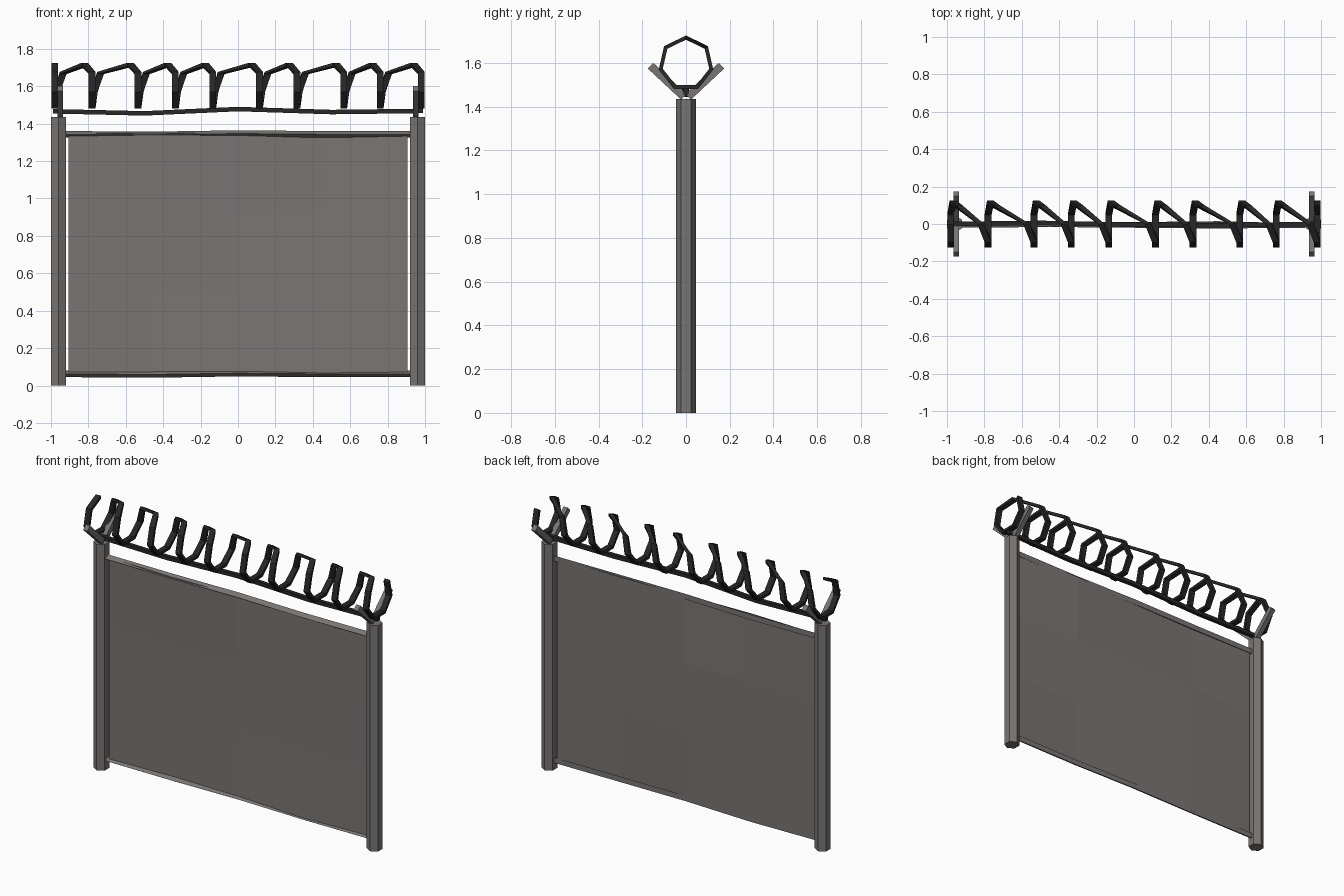
import bpy, bmesh, math
from mathutils import Vector

if "Cube" in bpy.data.objects:
    bpy.data.objects.remove(bpy.data.objects["Cube"])


def material(name, rgb):
    m = bpy.data.materials.new(name)
    m.use_nodes = True
    m.diffuse_color = (*rgb, 1)
    m.node_tree.nodes["Principled BSDF"].inputs["Base Color"].default_value = (*rgb, 1)
    return m


STEEL = material("warm grey steel", (0.19, 0.178, 0.172))
WIRE = material("black wire", (0.02, 0.02, 0.02))


def finish(name, bm, mat):
    bmesh.ops.recalc_face_normals(bm, faces=bm.faces)
    mesh = bpy.data.meshes.new(name)
    bm.to_mesh(mesh)
    bm.free()
    mesh.materials.append(mat)
    obj = bpy.data.objects.new(name, mesh)
    bpy.context.collection.objects.link(obj)
    return obj


def loft(name, sections, mat):
    """Skin a closed tube through equal-sized rings of points."""
    bm = bmesh.new()
    rings = [[bm.verts.new(p) for p in s] for s in sections]
    n = len(rings[0])
    for a, b in zip(rings, rings[1:]):
        for i in range(n):
            j = (i + 1) % n
            bm.faces.new((a[i], a[j], b[j], b[i]))
    bm.faces.new(rings[0])
    bm.faces.new(rings[-1])
    return finish(name, bm, mat)


def polygon(sides, radius, start):
    return [(radius * math.cos(start + math.tau * i / sides),
             radius * math.sin(start + math.tau * i / sides)) for i in range(sides)]


def rod(name, path, profile, mat):
    """Sweep a (y, z) profile along a path that runs mostly in x."""
    return loft(name, [[(x, y + py, z + pz) for py, pz in profile]
                       for x, y, z in path], mat)


# Hexagonal posts with a V of two arms on top
for side, s in (("right", -1), ("left", 1)):
    hexagon = polygon(6, 0.046, math.pi / 2)
    loft(side + "_post", [[(s * 0.96 + x, y, z) for x, y in hexagon]
                          for z in (0, 1.435)], STEEL)
    for end, f in (("front", -1), ("back", 1)):
        along = Vector((0, f * 0.72, 0.69)).normalized()
        across = Vector((0, -along.z, along.y)) * 0.018
        base, tip = Vector((s * 0.95, f * 0.01, 1.445)), Vector((s * 0.95, f * 0.162, 1.587))
        wide = Vector((0.015, 0, 0))
        loft(side + "_" + end + "_arm",
             [[c - wide - across, c + wide - across, c + wide + across, c - wide + across]
              for c in (base, tip)], STEEL)

# Gently warped mesh panel
COLS, ROWS = 4, 3
bm = bmesh.new()
bmesh.ops.create_grid(bm, x_segments=COLS, y_segments=ROWS, size=1)
for v in bm.verts:
    u, w = v.co.x, v.co.y
    v.co = (u * 0.905, 0.012 * math.sin(u * math.pi) * w + 0.008 * (1 - u * u) * (1 - w * w),
            0.705 + w * 0.645)
panel = finish("panel", bm, STEEL)
thick = panel.modifiers.new("thickness", "SOLIDIFY")
thick.thickness = 0.006
thick.offset = 0

# Triangular rails above and below the panel
TRIANGLE = polygon(3, 0.02, math.pi)
for name, z in (("top_rail", 1.343), ("bottom_rail", 0.062)):
    rod(name, [(-0.92, 0, z), (-0.46, 0.004, z - 0.003), (0, 0, z + 0.004),
               (0.46, -0.004, z), (0.92, 0, z)], TRIANGLE, STEEL)

# Sagging support wire
rod("support_wire", [(-0.99, 0, 1.466), (-0.5, 0.006, 1.455), (0, -0.004, 1.478),
                     (0.5, -0.006, 1.462), (0.99, 0, 1.468)],
    polygon(4, 0.017, math.pi / 4), WIRE)

# Coil: seven-sided turns of flat strap, each joined to the next over the top
TURNS = (-0.98, -0.78, -0.535, -0.335, -0.135, 0.115, 0.315, 0.565, 0.76, 0.98)
STEP = math.tau / 7
HALF_WIDTH, OUTER, INNER = 0.018, 0.128, 0.109
SHIFTS = (-0.04, 0.0, 0.0, 0.0, 0.0, 0.012, 0.045)
sections = []
for k, turn in enumerate(TURNS):
    for i, shift in enumerate(SHIFTS):
        if k == 0 and i == 0:
            shift = 0
        if k == len(TURNS) - 1 and i > 4:
            shift = 0
        a = math.pi / 2 + i * STEP
        x = turn + shift
        sections.append([(x + h, r * math.cos(a), 1.597 + r * math.sin(a))
                         for h, r in ((-HALF_WIDTH, INNER), (HALF_WIDTH, INNER),
                                      (HALF_WIDTH, OUTER), (-HALF_WIDTH, OUTER))])
loft("coil", sections, WIRE)
